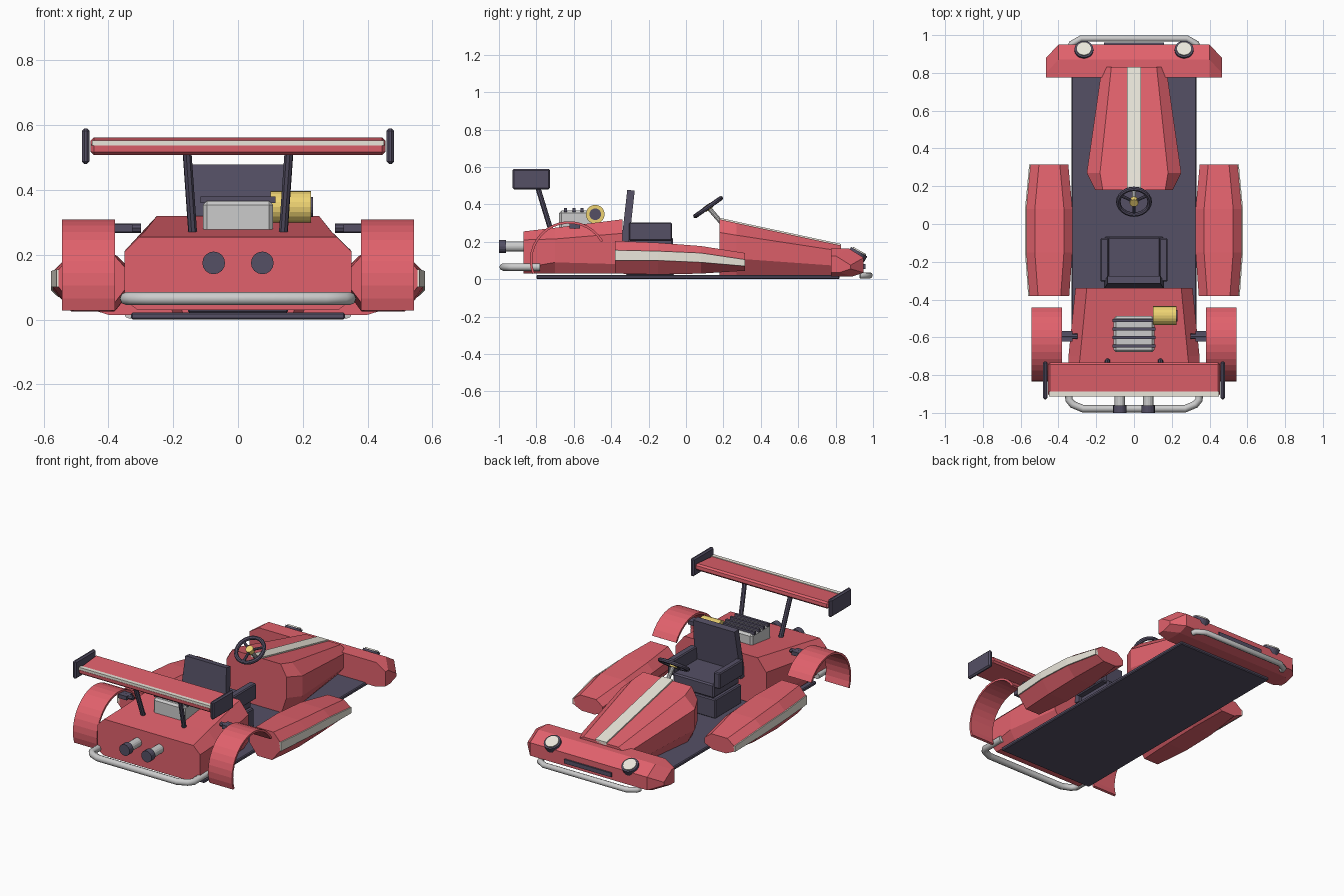
import bpy, bmesh, math
from mathutils import Vector, Matrix

if "Cube" in bpy.data.objects:
    bpy.data.objects.remove(bpy.data.objects["Cube"])


def material(name, rgb):
    m = bpy.data.materials.new(name)
    m.diffuse_color = (*rgb, 1)
    m.use_nodes = True
    m.node_tree.nodes["Principled BSDF"].inputs["Base Color"].default_value = m.diffuse_color
    return m


RED = material("red paint", (0.75, 0.12, 0.15))
DARK = material("dark trim", (0.09, 0.08, 0.13))
WHITE = material("cream", (0.82, 0.79, 0.70))
YELLOW = material("yellow", (0.85, 0.65, 0.17))
GREY = material("metal", (0.6, 0.6, 0.62))


def finish(name, bm, mat):
    bmesh.ops.recalc_face_normals(bm, faces=bm.faces)
    me = bpy.data.meshes.new(name)
    bm.to_mesh(me)
    bm.free()
    me.materials.append(mat)
    ob = bpy.data.objects.new(name, me)
    bpy.context.collection.objects.link(ob)
    return ob


def loft(name, rings, mat):
    """Skin a list of equal-length closed rings and cap both ends."""
    bm = bmesh.new()
    vs = [[bm.verts.new(p) for p in r] for r in rings]
    n = len(rings[0])
    for a, b in zip(vs, vs[1:]):
        for i in range(n):
            j = (i + 1) % n
            bm.faces.new((a[i], a[j], b[j], b[i]))
    bm.faces.new(vs[0])
    bm.faces.new(vs[-1])
    return finish(name, bm, mat)


def octagon(y, cx, wb, wm, wt, z0, z1, z2, z3):
    half = [(wb, z0), (wm, z1), (wm, z2), (wt, z3)]
    return [(cx + w, y, z) for w, z in half] + [(cx - w, y, z) for w, z in reversed(half)]


def box(name, x, y, z, mat, bevel=0.0, rot=0.0):
    """Box from (min, max) ranges, optionally tilted about x."""
    bm = bmesh.new()
    bmesh.ops.create_cube(bm, size=1)
    c = Vector([(a + b) / 2 for a, b in (x, y, z)])
    s = [b - a for a, b in (x, y, z)]
    bmesh.ops.scale(bm, vec=s, verts=bm.verts)
    if bevel:
        bmesh.ops.bevel(bm, geom=bm.edges[:], offset=bevel, segments=1, affect='EDGES')
    bmesh.ops.transform(bm, matrix=Matrix.Translation(c) @ Matrix.Rotation(rot, 4, 'X'), verts=bm.verts)
    return finish(name, bm, mat)


def rod(name, a, b, r, mat, sides=20):
    a, b = Vector(a), Vector(b)
    d = b - a
    bm = bmesh.new()
    bmesh.ops.create_cone(bm, cap_ends=True, segments=sides, radius1=r, radius2=r, depth=d.length)
    m = Matrix.Translation((a + b) / 2) @ d.to_track_quat('Z', 'Y').to_matrix().to_4x4()
    bmesh.ops.transform(bm, matrix=m, verts=bm.verts)
    return finish(name, bm, mat)


def tube(name, pts, r, mat):
    cu = bpy.data.curves.new(name, 'CURVE')
    cu.dimensions = '3D'
    cu.bevel_depth = r
    cu.bevel_resolution = 2
    cu.use_fill_caps = True
    sp = cu.splines.new('POLY')
    sp.points.add(len(pts) - 1)
    for p, co in zip(sp.points, pts):
        p.co = (*co, 1)
    cu.materials.append(mat)
    ob = bpy.data.objects.new(name, cu)
    bpy.context.collection.objects.link(ob)


def mirrored_path(half):
    return half + [(-x, y, z) for x, y, z in reversed(half)]


# Floor, hood with stripe, engine cover
box("floor_pan", (-.33, .33), (-.80, .82), (0, .022), DARK, .005)
hood = [(.18, .17, .205, .165, .02, .12, .25, .32),
        (.27, .20, .25, .18, .02, .11, .235, .30),
        (.83, .13, .17, .12, .02, .07, .15, .18)]
loft("hood", [octagon(h[0], 0, *h[1:]) for h in hood], RED)
loft("hood_stripe", [[(x, h[0], h[7] + dz) for x, dz in ((-.038, -.01), (.038, -.01), (.038, .008), (-.038, .008))]
                     for h in hood], WHITE)
loft("engine_cover", [octagon(-.34, 0, .28, .31, .25, .03, .08, .245, .32),
                      octagon(-.70, 0, .31, .347, .285, .03, .09, .215, .275),
                      octagon(-.87, 0, .31, .35, .305, .03, .06, .21, .255)], RED)

# Nose
nose = []
for x, y1, zt, zb in ((-.465, .88, .125, .035), (-.40, .95, .165, .015), (.40, .95, .165, .015), (.465, .88, .125, .035)):
    nose.append([(x, .775, zb), (x, .775, zt), (x, y1 - .08, zt), (x, y1, zt - .05), (x, y1, zb + .02), (x, y1 - .06, zb)])
loft("nose", nose, RED)
box("grille_slot", (-.16, .16), (.94, .96), (.055, .08), DARK)

# Bumper tubes
tube("front_bumper", mirrored_path([(.335, .93, .02), (.33, .955, .02), (.28, .982, .02)]), .017, GREY)
tube("rear_bumper", mirrored_path([(.345, -.78, .065), (.345, -.93, .065), (.325, -.955, .065), (.27, -.978, .065)]), .02, GREY)

# Paired parts
pod = [(-.38, .105, .03, .10, .155, .205), (-.15, .122, .025, .10, .15, .195),
       (.08, .122, .03, .09, .14, .177), (.315, .10, .045, .07, .105, .14)]
for s, side in ((-1, "left"), (1, "right")):
    # Side pod and its stripe
    loft(side + "_side_pod", [octagon(y, s * .448, w - .055, w, w - .045, *z) for y, w, *z in pod], RED)
    loft(side + "_pod_stripe", [[(s * (.448 + w + d), y, z) for d, z in ((-.01, z1), (.007, z1), (.007, z2), (-.01, z2))]
                                for y, w, z0, z1, z2, z3 in pod], WHITE)
    # Rear fender arch and its bracket
    arch = []
    for i in range(17):
        a = math.radians(30 + 170 * i / 16)
        arch.append([(s * x, -.625 + r * math.cos(a), .10 + r * math.sin(a))
                     for x, r in ((.38, .197), (.543, .197), (.543, .21), (.38, .21))])
    loft(side + "_fender", arch, RED)
    rod(side + "_fender_bracket", (s * .30, -.595, .282), (s * .385, -.595, .282), .014, DARK, 8) 
    box(side + "_fender_mount", tuple(sorted((s * .325, s * .385))), (-.622, -.567), (.27, .294), DARK)
    # Headlight
    n = Vector((0, .5, .866))
    p = Vector((s * .265, .918, .133))
    rod(side + "_headlight_rim", p - n * .02, p + n * .016, .05, DARK)
    rod(side + "_headlight_lens", p, p + n * .023, .04, WHITE)
    # Exhaust
    rod(side + "_exhaust_pipe", (s * .075, -.86, .175), (s * .075, -.98, .175), .027, GREY, 16)
    rod(side + "_exhaust_tip", (s * .075, -.962, .175), (s * .075, -1.0, .175), .035, DARK, 16)
    # Wing strut and end plate
    rod(side + "_wing_strut", (s * .14, -.725, .27), (s * .157, -.80, .515), .014, DARK, 8)
    box(side + "_wing_end_plate", tuple(sorted((s * .458, s * .482))), (-.928, -.727), (.48, .59), DARK, .008)
    # Seat bolster
    box(side + "_seat_bolster", tuple(sorted((s * .135, s * .178))), (-.305, -.075), (.205, .303), DARK, .006)

# Rear wing
box("rear_wing", (-.455, .455), (-.912, -.733), (.515, .555), RED, .01, math.radians(5))
box("wing_stripe", (-.45, .45), (-.912, -.888), (.537, .553), WHITE)

# Seat
box("seat_base", (-.155, .155), (-.32, -.065), (.02, .14), DARK, .006)
box("seat_cushion", (-.14, .14), (-.32, -.07), (.14, .225), DARK, .008)
loft("seat_back", [[(-w, y, z), (w, y, z), (w, y + .04, z - .005), (-w, y + .04, z - .005)]
                   for w, y, z in ((.16, -.347, .18), (.158, -.343, .22), (.14, -.314, .478))], DARK)

# Engine block with cooling bars and air filter
box("engine_block", (-.108, .108), (-.678, -.488), (.26, .366), GREY, .012)
for i in range(4):
    y = -.51 - i * .045
    box("cooling_bar_%d" % (i + 1), (-.115, .115), (y - .008, y + .008), (.36, .38), DARK)
rod("air_filter", (.10, -.485, .347), (.225, -.485, .347), .05, YELLOW, 20)
rod("air_filter_cap", (.22, -.485, .347), (.231, -.485, .347), .031, DARK, 20)

# Steering wheel, spokes, hub and column
tilt = Matrix.Translation((0, .118, .385)) @ Matrix.Rotation(math.radians(35), 4, 'X')
bpy.ops.mesh.primitive_torus_add(major_radius=.083, minor_radius=.012, major_segments=24, minor_segments=8)
wheel = bpy.context.object
wheel.name = "steering_wheel"
wheel.matrix_world = tilt
wheel.data.materials.append(DARK)
for i in range(3):
    a = math.radians(90 + 120 * i) + math.pi
    rod("wheel_spoke_%d" % (i + 1), tilt.translation, tilt @ Vector((.083 * math.cos(a), .083 * math.sin(a), 0)), .008, DARK, 8)
rod("wheel_hub", tilt @ Vector((0, 0, -.015)), tilt @ Vector((0, 0, .014)), .023, YELLOW, 12)
rod("steering_column", tilt.translation, (0, .20, .29), .012, GREY, 10)
